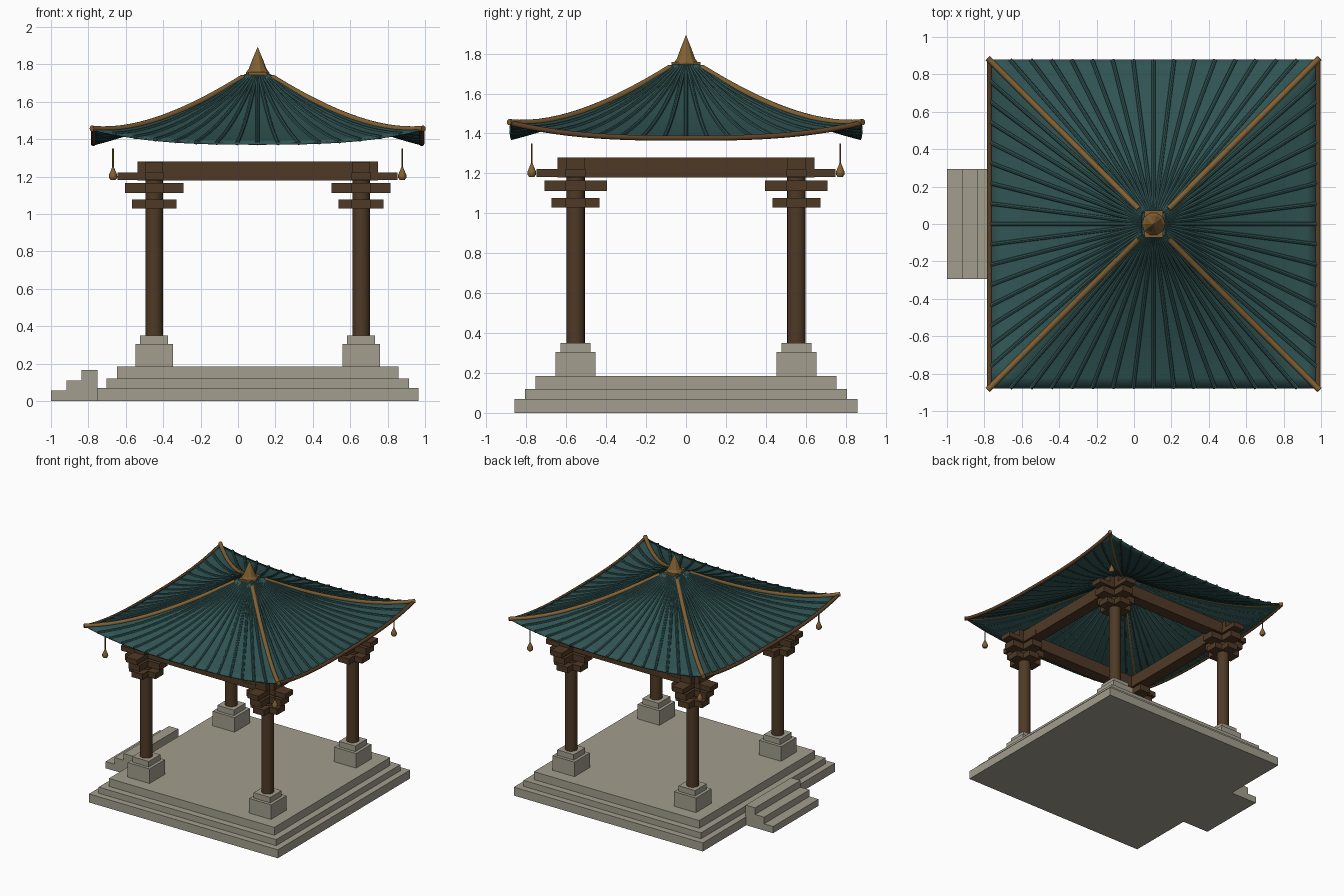
import bpy, bmesh, math
from mathutils import Vector

if "Cube" in bpy.data.objects:
    bpy.data.objects.remove(bpy.data.objects["Cube"])

CX = 0.105      # pavilion centre in x (stairs stick out on -x)
COL = 0.553     # column offset
EAVE = 0.878    # roof half width


def mat(name, c):
    m = bpy.data.materials.new(name)
    m.diffuse_color = (*c, 1)
    m.use_nodes = True
    m.node_tree.nodes["Principled BSDF"].inputs["Base Color"].default_value = m.diffuse_color
    return m


STONE = mat("grey stone", (0.36, 0.34, 0.27))
WOOD = mat("dark wood", (0.078, 0.042, 0.019))
TEAL = mat("teal tile", (0.030, 0.090, 0.088))
GOLD = mat("aged bronze", (0.22, 0.118, 0.033))
BROWN = mat("eave brown", (0.105, 0.052, 0.020))


def finish(name, bm, m, smooth=False):
    bmesh.ops.recalc_face_normals(bm, faces=bm.faces[:])
    me = bpy.data.meshes.new(name)
    bm.to_mesh(me)
    bm.free()
    me.materials.append(m)
    for p in me.polygons:
        p.use_smooth = smooth
    ob = bpy.data.objects.new(name, me)
    bpy.context.collection.objects.link(ob)
    if smooth:
        bpy.ops.object.select_all(action='DESELECT')
        ob.select_set(True)
        bpy.context.view_layer.objects.active = ob
        bpy.ops.object.shade_smooth_by_angle(angle=math.radians(40))
    return ob


def box(name, x0, x1, y0, y1, z0, z1, m):
    bm = bmesh.new()
    bmesh.ops.create_cube(bm, size=1)
    for v in bm.verts:
        v.co = ((x0 + x1) / 2 + v.co.x * (x1 - x0),
                (y0 + y1) / 2 + v.co.y * (y1 - y0),
                (z0 + z1) / 2 + v.co.z * (z1 - z0))
    return finish(name, bm, m)


def cbox(name, x, y, hx, hy, z0, z1, m):
    return box(name, x - hx, x + hx, y - hy, y + hy, z0, z1, m)


def lathe(name, x, y, profile, n, m, smooth=True):
    bm = bmesh.new()
    rings = [[bm.verts.new((x + r * math.cos(2 * math.pi * i / n),
                            y + r * math.sin(2 * math.pi * i / n), z))
              for i in range(n)] for r, z in profile]
    for a, b in zip(rings, rings[1:]):
        for i in range(n):
            bm.faces.new((a[i], a[(i + 1) % n], b[(i + 1) % n], b[i]))
    bm.faces.new(rings[0])
    bm.faces.new(rings[-1])
    return finish(name, bm, m, smooth)


def tubes(name, paths, r, n, m):
    bm = bmesh.new()
    for pts in paths:
        rings = []
        for i, p in enumerate(pts):
            d = (pts[min(i + 1, len(pts) - 1)] - pts[max(i - 1, 0)]).normalized()
            side = d.cross(Vector((0, 0, 1))).normalized()
            up = side.cross(d)
            rings.append([bm.verts.new(p + r * (side * math.cos(2 * math.pi * k / n)
                                                + up * math.sin(2 * math.pi * k / n)))
                          for k in range(n)])
        for a, b in zip(rings, rings[1:]):
            for k in range(n):
                bm.faces.new((a[k], a[(k + 1) % n], b[(k + 1) % n], b[k]))
        bm.faces.new(rings[0])
        bm.faces.new(rings[-1])
    return finish(name, bm, m, True)


def roof_pt(side, t, s, dz=0.0):
    """t: apex to eave, s: -1..1 between the hips, side: 0..3"""
    z = 1.775 - 0.58 * t + 0.18 * t * t + 0.075 * abs(s) ** 2.8 * t ** 4 + dz
    a, b = EAVE * t, EAVE * t * s
    x, y = [(b, -a), (a, b), (-b, a), (-a, -b)][side]
    return Vector((CX + x, y, z))


# stone platform tiers
for i, (h, z0, z1) in enumerate([(0.86, 0, 0.07), (0.808, 0.07, 0.12), (0.753, 0.12, 0.185)]):
    cbox(f"platform_tier_{i + 1}", CX, 0, h, h, z0, z1, STONE)

# entrance stairs
for i in range(3):
    x0 = -1.0 + 0.082 * i
    box(f"stair_step_{i + 1}", x0, -0.918 + 0.082 * i + 0.004 * (i == 2),
        -0.295, 0.295, 0, 0.055 * (i + 1), STONE)

# columns, plinths, crossed brackets and hanging bells
for sx in (-1, 1):
    for sy in (-1, 1):
        x, y = CX + sx * COL, sy * COL
        tag = ("front" if sy < 0 else "back") + ("_left" if sx < 0 else "_right")
        cbox("plinth_" + tag, x, y, 0.1, 0.1, 0.185, 0.305, STONE)
        cbox("plinth_cap_" + tag, x, y, 0.075, 0.075, 0.305, 0.35, STONE)
        lathe("column_" + tag, x, y, [(0.047, 0.35), (0.047, 1.2)], 16, WOOD)
        for i, (h, z0, z1) in enumerate([(0.12, 1.03, 1.078), (0.157, 1.112, 1.165),
                                         (0.195, 1.182, 1.222)]):
            cbox(f"bracket_x_{i + 1}_{tag}", x, y, h, 0.05, z0, z1, WOOD)
            cbox(f"bracket_y_{i + 1}_{tag}", x, y, 0.05, h, z0, z1, WOOD)
        bx, by = CX + sx * 0.773, sy * 0.773
        lathe("bell_cord_" + tag, bx, by, [(0.005, 1.24), (0.005, 1.35)], 6, GOLD)
        lathe("bell_" + tag, bx, by, [(0.014, 1.183), (0.023, 1.195), (0.022, 1.21),
                                      (0.012, 1.232), (0.005, 1.25)], 10, GOLD)

# ring beams
for s in (-1, 1):
    cbox("beam_x", CX, s * COL, 0.643, 0.048, 1.18, 1.28, WOOD)
    cbox("beam_y", CX + s * COL, 0, 0.048, 0.643, 1.18, 1.279, WOOD)

# swept roof skin
bm = bmesh.new()
NT, NS = 14, 24
for side in range(4):
    g = [[bm.verts.new(roof_pt(side, 0.05 + 0.95 * i / NT, -1 + 2 * j / NS))
          for j in range(NS + 1)] for i in range(NT + 1)]
    for i in range(NT):
        for j in range(NS):
            bm.faces.new((g[i][j], g[i + 1][j], g[i + 1][j + 1], g[i][j + 1]))
bmesh.ops.remove_doubles(bm, verts=bm.verts[:], dist=0.0005)
roof = finish("roof_skin", bm, TEAL, True)
sol = roof.modifiers.new("thickness", 'SOLIDIFY')
sol.thickness = 0.01
sol.offset = 0

# fanning tile ribs
ribs = [[roof_pt(side, 0.07 + 0.93 * i / 12, k / 8, 0.003) for i in range(13)]
        for side in range(4) for k in range(-7, 8)]
tubes("roof_ribs", ribs, 0.0115, 8, TEAL)

# hip ridges and side eave rails
tubes("hip_ridges", [[roof_pt(side, 0.09 + 0.92 * i / 16, 1, 0.006) for i in range(17)]
                     for side in range(4)], 0.016, 10, GOLD)
tubes("eave_rails", [[roof_pt(side, 1, -1 + i / 12, 0.002) for i in range(25)]
                     for side in (1, 3)], 0.014, 10, BROWN)

# roof crown and finial
cbox("crown_base", CX, 0, 0.05, 0.073, 1.725, 1.758, GOLD)
lathe("finial", CX, 0, [(0.05, 1.735), (0.064, 1.742), (0.062, 1.757), (0.048, 1.775),
                        (0.03, 1.822), (0.012, 1.865), (0.002, 1.89)], 10, GOLD, False)
